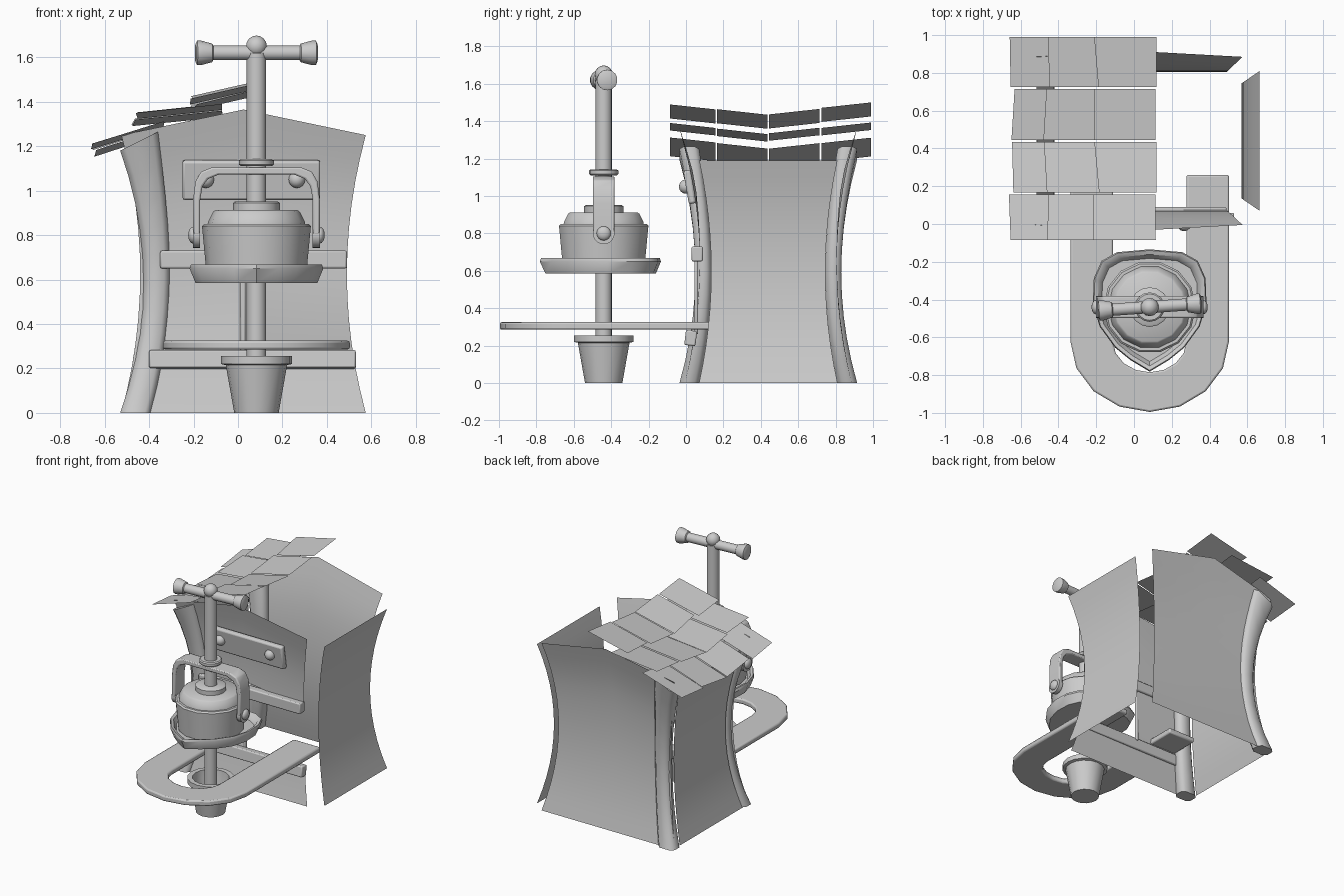
import bpy, bmesh, math, random
from mathutils import Matrix, Vector

random.seed(4)
cube = bpy.data.objects.get("Cube")
if cube:
    bpy.data.objects.remove(cube, do_unlink=True)

grey = bpy.data.materials.new("plain grey")
grey.use_nodes = True
COLOUR = (0.6, 0.6, 0.6, 1)
grey.diffuse_color = COLOUR
grey.node_tree.nodes["Principled BSDF"].inputs["Base Color"].default_value = COLOUR

PX, PY = 0.083, -0.44      # press axis
MID_Y = 0.44               # middle of the house


def finish(name, bm, smooth=40, bevel=0, recalc=True):
    if recalc:
        bmesh.ops.recalc_face_normals(bm, faces=bm.faces)
    mesh = bpy.data.meshes.new(name)
    bm.to_mesh(mesh)
    bm.free()
    mesh.materials.append(grey)
    ob = bpy.data.objects.new(name, mesh)
    bpy.context.collection.objects.link(ob)
    bpy.ops.object.select_all(action='DESELECT')
    ob.select_set(True)
    bpy.context.view_layer.objects.active = ob
    bpy.ops.object.shade_smooth_by_angle(angle=math.radians(smooth))
    if bevel:
        mod = ob.modifiers.new("bevel", 'BEVEL')
        mod.width, mod.segments = bevel, 2
    return ob


def loft(name, rings, caps=True, smooth=40, bevel=0):
    """Skin closed rings of points, one after another."""
    bm = bmesh.new()
    loops = [[bm.verts.new(p) for p in ring] for ring in rings]
    n = len(loops[0])
    for a, b in zip(loops, loops[1:]):
        for i in range(n):
            j = (i + 1) % n
            bm.faces.new((a[i], a[j], b[j], b[i]))
    if caps:
        bm.faces.new(loops[0][::-1])
        bm.faces.new(loops[-1])
    return finish(name, bm, smooth, bevel)


def lathe(name, profile, sides=16, matrix=None, smooth=40):
    """Turn (radius, height) pairs about the press axis or a given one."""
    m = matrix or Matrix.Translation((PX, PY, 0))
    rings = [[m @ Vector((r * math.cos(math.tau * i / sides), r * math.sin(math.tau * i / sides), z))
              for i in range(sides)] for r, z in profile]
    return loft(name, rings, smooth=smooth)


def box(name, centre, size, tilt=0, bevel=0.008):
    bm = bmesh.new()
    bmesh.ops.create_cube(bm, size=1)
    m = Matrix.Translation(centre) @ Matrix.Rotation(tilt, 4, 'X') @ Matrix.Diagonal((*size, 1))
    bmesh.ops.transform(bm, matrix=m, verts=bm.verts)
    return finish(name, bm, 30, bevel)


def ball(name, centre, r, squash=(1, 1, 1)):
    bm = bmesh.new()
    bmesh.ops.create_uvsphere(bm, u_segments=14, v_segments=8, radius=r)
    m = Matrix.Translation(centre) @ Matrix.Diagonal((*squash, 1))
    bmesh.ops.transform(bm, matrix=m, verts=bm.verts)
    return finish(name, bm, 60)


def waist(t):
    """Pinch of the house: none at foot and eaves, full halfway up."""
    return 1 - (2 * t - 1) ** 2


def wall(name, point, us, opening=None, flip=False):
    """Thin pinched sheet; point(u, t) gives each position."""
    bm = bmesh.new()
    ts = [i / 12 for i in range(13)]
    if opening:
        ts = sorted(ts + list(opening))
    grid = [[bm.verts.new(point(u, t)) for u in us] for t in ts]
    for r in range(len(ts) - 1):
        for c in range(len(us) - 1):
            if opening and us[c] >= 0 and opening[0] <= ts[r] < opening[1]:
                continue
            f = bm.faces.new((grid[r][c], grid[r][c + 1], grid[r + 1][c + 1], grid[r + 1][c]))
            if flip:
                f.normal_flip()
    return finish(name, bm, 40, recalc=False)


# House walls: gabled front and back, plain sides
def gable(y, sign):
    return lambda u, t: (0.025 + u * (0.55 - 0.085 * waist(t)),
                         y + sign * (0.08 * waist(t) - 0.03 * (1 - abs(u)) * max(0, t - 0.8) * 5),
                         t * (1.25 + 0.115 * (1 - abs(u))))


def side(x, sign):
    return lambda u, t: (x - sign * 0.095 * waist(t), MID_Y + u * (0.37 - 0.065 * waist(t)), t * 1.19)


wall("front_wall", gable(-0.005, 1), (-1, 0, 1), opening=(0.185, 0.55))
wall("back_wall", gable(0.885, -1), (-1, 0, 1), flip=True)
wall("left_wall", side(0.665, 1), (-1, 1))
wall("right_wall", side(-0.515, -1), (-1, 1), flip=True)

# Bowed corner posts on the right side, front and back
for label, s in (("front", 1), ("back", -1)):
    rings = []
    for i in range(11):
        t = i / 10
        w, d, b = 0.135 - 0.02 * waist(t) + 0.035 * t ** 4, 0.105 - 0.02 * waist(t), 0.025
        ox, oy = -0.53 + 0.105 * waist(t), -0.035 + 0.085 * waist(t)
        ring = [(b, 0), (w - b, 0), (w, b), (w, d - b), (w - b, d), (b, d), (0, d - b), (0, b)]
        rings.append([(ox + x, MID_Y + s * (oy + y - MID_Y), 1.18 * t + 0.5 * x * t ** 4) for x, y in ring])
    loft(label + "_corner_post", rings, smooth=50)

# Front boards, door jamb and sign
box("middle_board", (0.07, 0.06, 0.69), (0.84, 0.06, 0.08))
box("lower_board", (0.065, 0.025, 0.24), (0.93, 0.06, 0.08), -0.12)
box("door_jamb", (0.022, 0.055, 0.46), (0.025, 0.02, 0.4))
box("sign_board", (0.06, 0.02, 1.048), (0.62, 0.04, 0.18), 0.17, 0.012)
for x in (-0.145, 0.265):
    ball("sign_stud", (x, 0.0, 1.05), 0.038)

# Sagging roof: three overlapping rows of loose thin tiles
ROWS = [(-0.2, 0.12, 1.42, 1.495), (-0.465, -0.07, 1.355, 1.395), (-0.65, -0.33, 1.215, 1.315)]
COLS = [-0.09, 0.162, 0.44, 0.72, 0.995]


def sag(y):
    return 0.06 * (abs(y - MID_Y) / 0.55 - 1)


bm = bmesh.new()
for x0, x1, z0, z1 in ROWS:
    for y0, y1 in zip(COLS, COLS[1:]):
        corners = [(x0, y0 + 0.005), (x1, y0 + 0.005), (x1, y1 - 0.005), (x0, y1 - 0.005)]
        lift = random.uniform(-0.006, 0.006)
        verts = []
        for x, y in corners:
            z = (z0 if x == x0 else z1) + sag(y) + lift
            shift = random.uniform(-0.018, 0.018) if x == x0 else random.uniform(-0.008, 0)
            verts.append(bm.verts.new((x + shift, y, z)))
        bm.faces.new(verts)
finish("roof_tiles", bm, 20, recalc=False)

# Horseshoe bench running under the front wall
def horseshoe(r, depth, z):
    arc = [(PX + r * math.cos(a), -0.62 - depth * math.sin(a), z)
           for a in [math.pi * i / 8 for i in range(9)]]
    return [(PX + r, 0.26, z)] + arc + [(PX - r, 0.26, z)]


bm = bmesh.new()
rails = [[bm.verts.new(p) for p in horseshoe(r, d, z)]
         for r, d, z in ((0.42, 0.375, 0.285), (0.42, 0.375, 0.325), (0.195, 0.165, 0.325), (0.195, 0.165, 0.285))]
for k in range(4):
    a, b = rails[k], rails[(k + 1) % 4]
    for i in range(len(a) - 1):
        bm.faces.new((a[i], a[i + 1], b[i + 1], b[i]))
for i in (0, -1):
    bm.faces.new([rail[i] for rail in rails])
finish("bench_top", bm, 40, 0.01)

# Press: foot cup, screw, pot and lid
lathe("foot_cup", [(0.1, 0), (0.138, 0.215), (0.16, 0.22), (0.16, 0.255), (0.125, 0.255), (0.12, 0.2), (0.09, 0.05)])
lathe("screw_shaft", [(0.044, 0.03), (0.044, 1.62)])
ball("shaft_knob", (PX, PY, 1.65), 0.048)
lathe("shaft_collar", [(0.07, 1.11), (0.078, 1.117), (0.078, 1.135), (0.07, 1.142)])
lathe("pot", [(0.225, 0.63), (0.245, 0.84), (0.235, 0.85), (0.2, 0.85)], 14)
lathe("pot_lid", [(0.22, 0.845), (0.218, 0.86), (0.195, 0.905), (0.185, 0.912)], 14)
lathe("lid_collar", [(0.105, 0.905), (0.105, 0.945), (0.095, 0.952)])

# Tray with a pouring lip at the front
half = [(0, -0.335), (0.1, -0.275), (0.18, -0.21), (0.26, -0.1), (0.295, 0.02),
        (0.29, 0.15), (0.25, 0.24), (0.17, 0.285), (0, 0.3)]
outline = half + [(-x, y) for x, y in half[-2:0:-1]]
loft("pouring_tray", [[(PX + x * s, PY + y * s, z) for x, y in outline]
                      for s, z in ((0.93, 0.585), (1.02, 0.65), (1.0, 0.667), (0.93, 0.66), (0.86, 0.625))])

# Bail handle: flat strap bent over the pot
def strap(inset, y):
    right = [(0.285, 0.8), (0.285, 0.96), (0.275, 1.04), (0.25, 1.085), (0.2, 1.105)]
    pts = right + [(-x, z) for x, z in right[::-1]]
    return [(PX + x - math.copysign(inset, x), PY + y, z - inset * max(0, min(1, (z - 0.96) / 0.12)))
            for x, z in pts]


bm = bmesh.new()
rails = [[bm.verts.new(p) for p in strap(i, y)]
         for i, y in ((0, -0.058), (0, 0.058), (0.032, 0.058), (0.032, -0.058))]
for k in range(4):
    a, b = rails[k], rails[(k + 1) % 4]
    for i in range(len(a) - 1):
        bm.faces.new((a[i], a[i + 1], b[i + 1], b[i]))
for i in (0, -1):
    bm.faces.new([rail[i] for rail in rails])
finish("bail_handle", bm, 40, 0.008)
along_x = Matrix.Rotation(math.pi / 2, 4, 'Y')
for s in (-1, 1):
    m = Matrix.Translation((PX + s * 0.269, PY, 0.8)) @ along_x
    lathe("handle_end", [(0.058, -0.016), (0.058, 0.016)], 20, m)
    ball("handle_pivot", (PX + s * 0.285, PY, 0.8), 0.038, (0.6, 1, 1))

# Turning bar with flared ends
end = [(0.04, 0.275), (0.055, 0.268), (0.055, 0.25), (0.042, 0.2), (0.033, 0.195)]
bar = Matrix.Translation((PX, PY, 1.62)) @ Matrix.Rotation(math.radians(4), 4, 'Z') @ along_x
lathe("turning_bar", [(r, -z) for r, z in end] + end[::-1], 14, bar)
